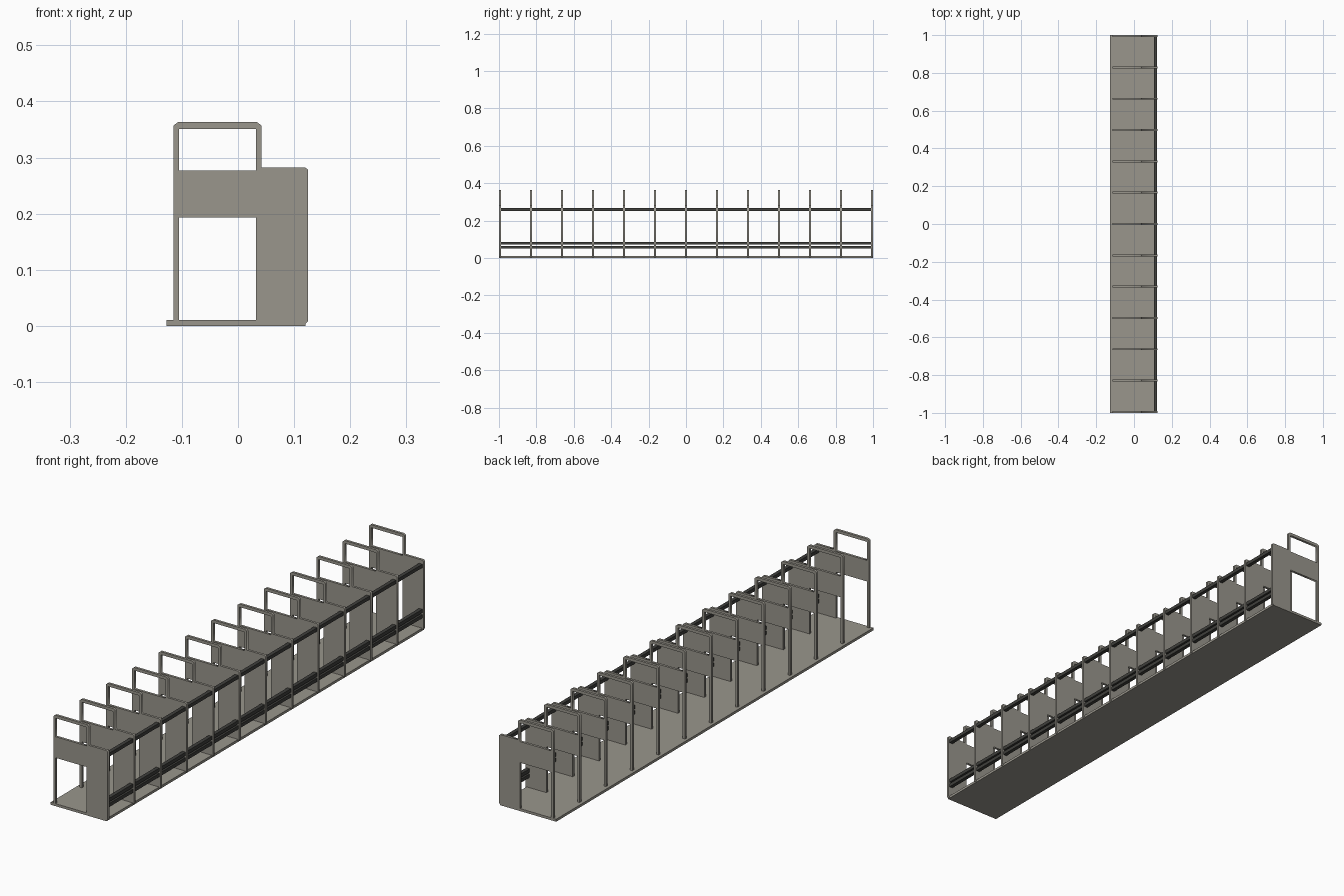
import bpy
import bmesh

if "Cube" in bpy.data.objects:
    bpy.data.objects.remove(bpy.data.objects["Cube"])


def material(name, rgb):
    m = bpy.data.materials.new(name)
    m.diffuse_color = (*rgb, 1.0)
    m.use_nodes = True
    m.node_tree.nodes["Principled BSDF"].inputs["Base Color"].default_value = m.diffuse_color
    return m


grey = material("warm grey", (0.32, 0.305, 0.265))
dark = material("dark charcoal", (0.05, 0.05, 0.045))


def box(name, x0, x1, y0, y1, z0, z1, mat):
    bm = bmesh.new()
    bmesh.ops.create_cube(bm, size=1)
    for v in bm.verts:
        v.co = (x1 if v.co.x > 0 else x0,
                y1 if v.co.y > 0 else y0,
                z1 if v.co.z > 0 else z0)
    me = bpy.data.meshes.new(name)
    bm.to_mesh(me)
    bm.free()
    me.materials.append(mat)
    ob = bpy.data.objects.new(name, me)
    bpy.context.collection.objects.link(ob)
    return ob


def profile_mesh(name, loops, thickness, mat):
    """Flat filled outline with holes, drawn in x/z and given a thickness in y."""
    cu = bpy.data.curves.new(name, 'CURVE')
    cu.dimensions = '2D'
    cu.fill_mode = 'BOTH'
    cu.extrude = thickness / 2
    for pts in loops:
        sp = cu.splines.new('POLY')
        sp.points.add(len(pts) - 1)
        for p, (x, z) in zip(sp.points, pts):
            p.co = (x, z, 0, 1)
        sp.use_cyclic_u = True
    tmp = bpy.data.objects.new(name + "_outline", cu)
    bpy.context.collection.objects.link(tmp)
    dg = bpy.context.evaluated_depsgraph_get()
    me = bpy.data.meshes.new_from_object(tmp.evaluated_get(dg))
    bpy.data.objects.remove(tmp)
    # stand the profile upright: (x, y, z) -> (x, -z, y)
    for v in me.vertices:
        x, y, z = v.co
        v.co = (x, -z, y)
    me.materials.clear()
    me.materials.append(mat)
    return me


# Floor slab
box("floor", -0.127, 0.12, -1.0, 1.0, 0.0, 0.01, grey)

# Cross frame: post, header panel, side panel and the hoop above
outer = [(-0.115, 0.004), (-0.115, 0.357), (-0.107, 0.363), (0.034, 0.363),
         (0.042, 0.357), (0.042, 0.282), (0.120, 0.282), (0.125, 0.278),
         (0.125, 0.008), (0.121, 0.004), (0.032, 0.004), (0.032, 0.193),
         (-0.105, 0.193), (-0.105, 0.004)]
window = [(-0.105, 0.277), (0.032, 0.277), (0.032, 0.351), (-0.105, 0.351)]
T = 0.01
frame = profile_mesh("cross_frame", [outer, window], T, grey)
for i in range(13):
    ob = bpy.data.objects.new(f"cross_frame_{i + 1}", frame)
    ob.location.y = (-1 + T / 2) + i * (2 - T) / 12
    bpy.context.collection.objects.link(ob)

# Long rails along the right side
for name, z in (("upper_rail", 0.259), ("middle_rail", 0.079), ("lower_rail", 0.058)):
    box(name, 0.106, 0.121, -0.994, 0.994, z - 0.007, z + 0.007, dark)
